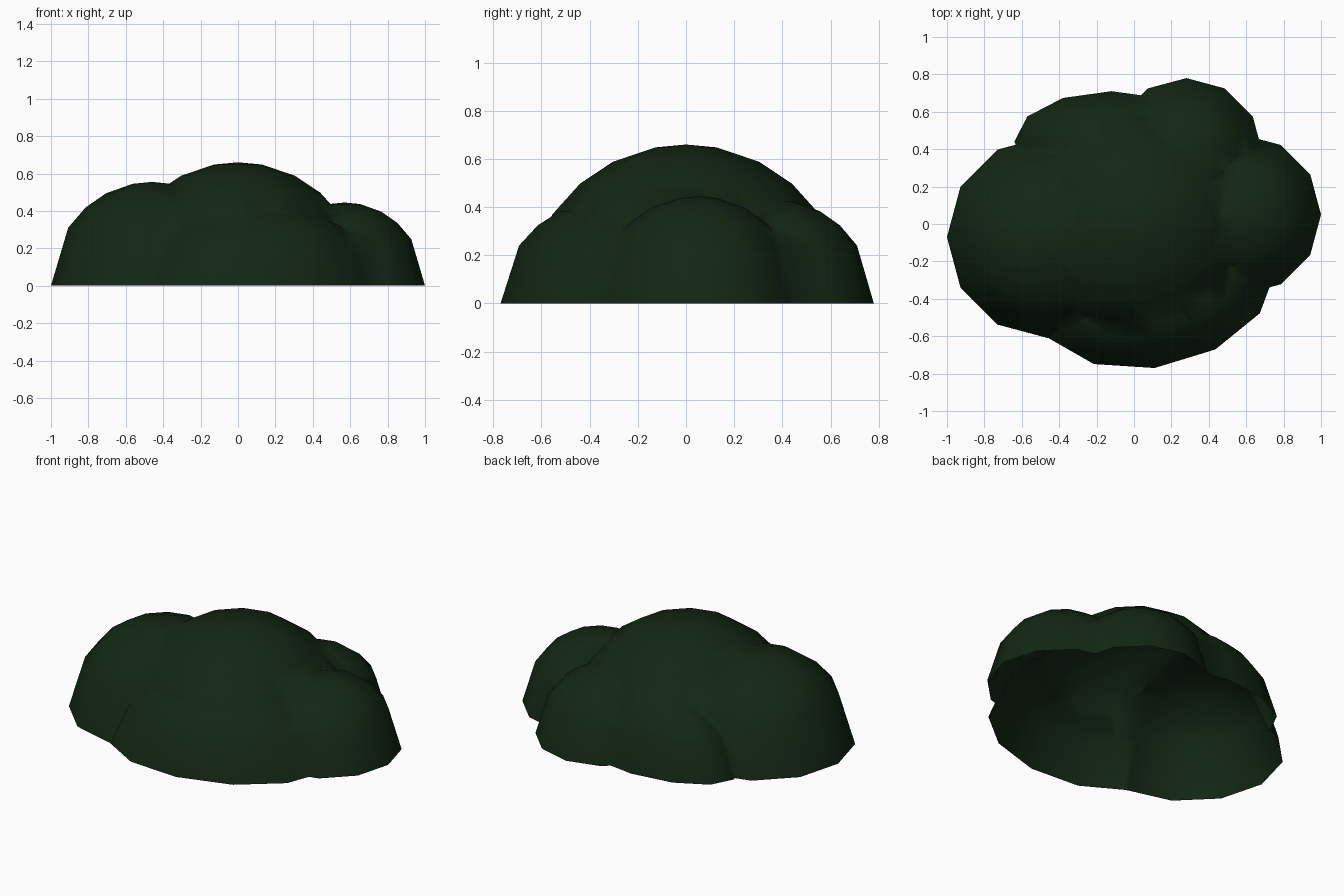
import bpy, bmesh
from math import sin, cos, radians, tau

if "Cube" in bpy.data.objects:
    bpy.data.objects.remove(bpy.data.objects["Cube"])

SEGMENTS = 12
LATITUDES = (0, 34, 49, 63, 79)

# centre x, centre y, radius x, radius y, height, y skew per unit x
LOBES = [
    (0.00, 0.00, 0.67, 0.67, 0.66, 0.0),     # crown
    (0.57, 0.05, 0.43, 0.43, 0.445, 0.0),    # right
    (-0.46, -0.07, 0.54, 0.54, 0.555, 0.0),  # left
    (0.11, -0.32, 0.65, 0.45, 0.43, 0.12),   # front
    (0.28, 0.37, 0.41, 0.41, 0.43, 0.0),     # back right
    (-0.12, 0.44, 0.52, 0.27, 0.40, 0.0),    # back left
]


def make_lobe(index, cx, cy, rx, ry, h, skew):
    """Closed dome with a skirt below the ground, trimmed later."""
    bm = bmesh.new()
    levels = [(1.0, -0.1 - 0.02 * index)]
    levels += [(cos(radians(a)), h * sin(radians(a))) for a in LATITUDES]
    rings = []
    for r, z in levels:
        ring = []
        for i in range(SEGMENTS):
            a = tau * i / SEGMENTS
            dx, dy = rx * r * cos(a), ry * r * sin(a)
            ring.append(bm.verts.new((cx + dx, cy + dy + skew * dx, z)))
        rings.append(ring)
    for low, high in zip(rings, rings[1:]):
        for i in range(SEGMENTS):
            j = (i + 1) % SEGMENTS
            bm.faces.new((low[i], low[j], high[j], high[i]))
    top = bm.verts.new((cx, cy, h))
    for i in range(SEGMENTS):
        bm.faces.new((rings[-1][i], rings[-1][(i + 1) % SEGMENTS], top))
    bm.faces.new(rings[0][::-1])
    bmesh.ops.triangulate(bm, faces=[f for f in bm.faces if len(f.verts) == 4])
    mesh = bpy.data.meshes.new("lobe")
    bm.to_mesh(mesh)
    bm.free()
    obj = bpy.data.objects.new("lobe", mesh)
    bpy.context.collection.objects.link(obj)
    return obj


# Merge all leaf clumps into one skin
lobes = [make_lobe(i, *p) for i, p in enumerate(LOBES)]
bush = lobes[0]
bush.name = "bush"
for lobe in lobes[1:]:
    mod = bush.modifiers.new("union", 'BOOLEAN')
    mod.operation = 'UNION'
    mod.solver = 'EXACT'
    mod.object = lobe
bpy.context.view_layer.update()
depsgraph = bpy.context.evaluated_depsgraph_get()
merged = bpy.data.meshes.new_from_object(bush.evaluated_get(depsgraph))
bush.modifiers.clear()
bush.data = merged
for lobe in lobes[1:]:
    bpy.data.objects.remove(lobe)

# Cut off at the ground, leaving the underside open
bm = bmesh.new()
bm.from_mesh(merged)
bmesh.ops.bisect_plane(bm, geom=bm.verts[:] + bm.edges[:] + bm.faces[:],
                       plane_co=(0, 0, 0), plane_no=(0, 0, 1), clear_inner=True)
bmesh.ops.remove_doubles(bm, verts=bm.verts, dist=0.004)
for f in bm.faces:
    f.smooth = True
bm.to_mesh(merged)
bm.free()

leaf = bpy.data.materials.new("leaf_green")
leaf.diffuse_color = (0.006, 0.02, 0.007, 1)
leaf.use_nodes = True
leaf.node_tree.nodes["Principled BSDF"].inputs["Base Color"].default_value = leaf.diffuse_color
merged.materials.clear()
merged.materials.append(leaf)
